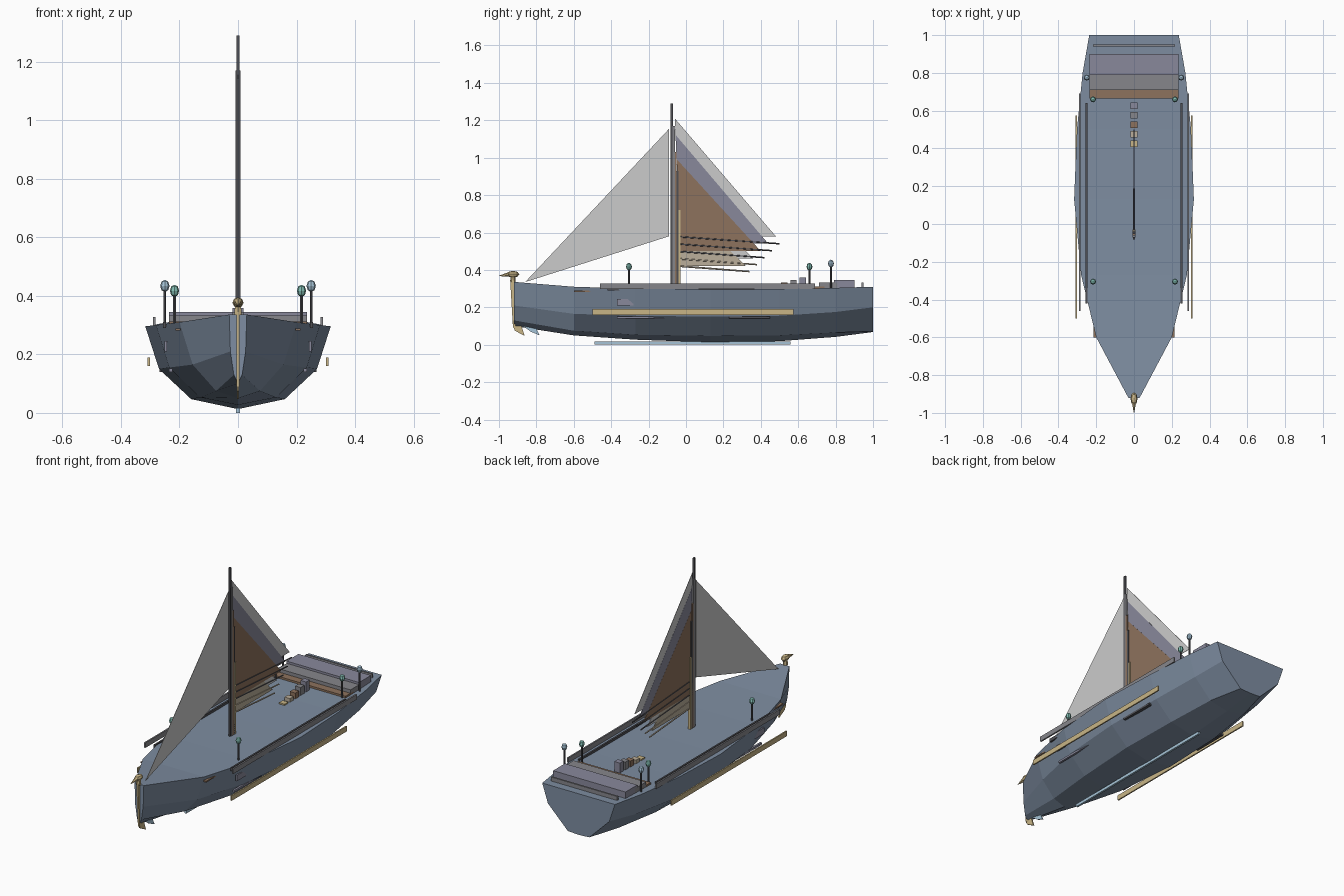
import bpy, bmesh
from mathutils import Matrix, Vector

if "Cube" in bpy.data.objects:
    bpy.data.objects.remove(bpy.data.objects["Cube"])

def material(name, r, g, b):
    m = bpy.data.materials.new(name)
    m.diffuse_color = (r, g, b, 1)
    m.use_nodes = True
    m.node_tree.nodes["Principled BSDF"].inputs["Base Color"].default_value = m.diffuse_color
    return m

BLUE = material("blue_paint", 0.21, 0.27, 0.36)
GOLD = material("gold", 0.58, 0.46, 0.24)
DARK = material("dark_wood", 0.08, 0.08, 0.09)
BROWN = material("brown", 0.27, 0.17, 0.11)
GREY = material("grey", 0.24, 0.24, 0.26)
VIOLET = material("violet_grey", 0.25, 0.25, 0.33)
CANVAS = material("canvas", 0.62, 0.62, 0.65)
TAN = material("tan", 0.50, 0.43, 0.33)
GREEN = material("green_glass", 0.22, 0.50, 0.44)
ICE = material("ice_glass", 0.38, 0.55, 0.68)

def finish(name, bm, mat):
    bmesh.ops.recalc_face_normals(bm, faces=bm.faces)
    me = bpy.data.meshes.new(name)
    bm.to_mesh(me)
    bm.free()
    me.materials.append(mat)
    ob = bpy.data.objects.new(name, me)
    bpy.context.collection.objects.link(ob)
    return ob

def box(name, x, y, z, mat):
    """Box from (low, high) ranges on each axis."""
    bm = bmesh.new()
    c = [(r[0] + r[1]) / 2 for r in (x, y, z)]
    s = [r[1] - r[0] for r in (x, y, z)]
    bmesh.ops.create_cube(bm, size=1, matrix=Matrix.Translation(c) @ Matrix.Diagonal((*s, 1)))
    return finish(name, bm, mat)

def pair(name, x, y, z, mat):
    box(name + "_right", x, y, z, mat)
    box(name + "_left", (-x[1], -x[0]), y, z, mat)

def prism(name, pts, width, mat, x=0):
    """Side profile of (y, z) points, given thickness along x."""
    bm = bmesh.new()
    a = [bm.verts.new((x - width / 2, *p)) for p in pts]
    b = [bm.verts.new((x + width / 2, *p)) for p in pts]
    bm.faces.new(a)
    bm.faces.new(b[::-1])
    for i in range(len(pts)):
        j = (i + 1) % len(pts)
        bm.faces.new((a[i], a[j], b[j], b[i]))
    return finish(name, bm, mat)

def rod(name, p, q, r1, r2, mat, sides=6):
    p, q = Vector(p), Vector(q)
    d = q - p
    rot = d.to_track_quat('Z', 'Y').to_matrix().to_4x4()
    bm = bmesh.new()
    bmesh.ops.create_cone(bm, cap_ends=True, segments=sides, radius1=r1, radius2=r2,
                          depth=d.length, matrix=Matrix.Translation((p + q) / 2) @ rot)
    return finish(name, bm, mat)

def ball(name, c, scale, mat):
    bm = bmesh.new()
    bmesh.ops.create_uvsphere(bm, u_segments=8, v_segments=4, radius=1,
                              matrix=Matrix.Translation(c) @ Matrix.Diagonal((*scale, 1)))
    return finish(name, bm, mat)

# Hull: y, deck (x, z), chine (x, z), bilge (x, z), keel z
stations = [
    (-0.92, 0.03, 0.336, 0.026, 0.21, 0.014, 0.13, 0.10),
    (-0.60, 0.20, 0.31, 0.155, 0.165, 0.075, 0.075, 0.05),
    (-0.27, 0.28, 0.30, 0.235, 0.155, 0.13, 0.053, 0.027),
    (0.13, 0.317, 0.296, 0.27, 0.15, 0.16, 0.047, 0.013),
    (0.50, 0.302, 0.297, 0.26, 0.155, 0.15, 0.05, 0.019),
    (0.80, 0.272, 0.304, 0.23, 0.175, 0.12, 0.065, 0.042),
    (1.00, 0.237, 0.31, 0.20, 0.20, 0.07, 0.072, 0.068),
]
bm = bmesh.new()
rings = []
for y, dx, dz, cx, cz, bx, bz, kz in stations:
    half = [(dx, dz), (cx, cz), (bx, bz)]
    loop = half + [(0, kz)] + [(-x, z) for x, z in reversed(half)]
    rings.append([bm.verts.new((x, y, z)) for x, z in loop])
for a, b in zip(rings, rings[1:]):
    for i in range(7):
        j = (i + 1) % 7
        bm.faces.new((a[i], a[j], b[j], b[i]))
bm.faces.new(rings[0])
bm.faces.new(rings[-1])
finish("hull", bm, BLUE)

# Keel strip, side strakes and rails
box("keel_strip", (-0.006, 0.006), (-0.49, 0.56), (0, 0.017), ICE)
pair("gold_strake", (0.301, 0.309), (-0.50, 0.575), (0.16, 0.19), GOLD)
pair("outer_rail", (0.282, 0.291), (-0.46, 0.69), (0.298, 0.328), GREY)
pair("inner_rail", (0.246, 0.256), (-0.42, 0.64), (0.29, 0.31), DARK)
pair("bow_plate", (0.196, 0.214), (-0.60, -0.51), (0.281, 0.289), BROWN)
pair("bow_plate_rear", (0.20, 0.218), (-0.42, -0.36), (0.281, 0.289), BROWN)
pair("side_hatch", (0.243, 0.252), (-0.37, -0.28), (0.21, 0.245), VIOLET)
pair("lower_strip_front", (0.224, 0.236), (-0.37, -0.01), (0.14, 0.152), VIOLET)
pair("lower_strip_rear", (0.25, 0.268), (0.23, 0.45), (0.14, 0.152), DARK)

# Bow stem, fins and figurehead
prism("bow_stem", [(-0.94, 0.345), (-0.915, 0.345), (-0.912, 0.10), (-0.925, 0.09)], 0.010, GOLD)
prism("bow_fin", [(-0.925, 0.10), (-0.88, 0.10), (-0.862, 0.047), (-0.915, 0.075)], 0.008, GOLD)
prism("lower_fin", [(-0.87, 0.10), (-0.80, 0.085), (-0.782, 0.05), (-0.83, 0.07)], 0.008, ICE)
rod("figurehead_neck", (0, -0.925, 0.335), (0, -0.925, 0.37), 0.014, 0.012, GOLD)
ball("figurehead_head", (0, -0.925, 0.377), (0.019, 0.034, 0.018), GOLD)
rod("figurehead_beak", (0, -0.94, 0.377), (0, -1.0, 0.368), 0.014, 0.001, GOLD)

# Mast made of stacked staves of different heights
for i, (y, top, mat) in enumerate([(-0.076, 1.29, DARK), (-0.066, 1.17, GREY),
                                   (-0.056, 1.03, BROWN), (-0.046, 0.93, DARK),
                                   (-0.036, 0.72, GOLD)]):
    w = 0.0055 if i == 0 else 0.008
    box(f"mast_stave_{i + 1}", (-w, w), (y - 0.0065, y + 0.0065), (0.29, top), mat)

# Sails and booms, each one nested inside the last
prism("fore_sail", [(-0.09, 1.155), (-0.09, 0.58), (-0.86, 0.335)], 0.002, CANVAS)
sail_mats = [CANVAS, VIOLET, BROWN, CANVAS, TAN]
sail_tops = [1.21, 1.12, 0.99, 0.88, 0.77]
for i in range(5):
    drop = 0.04 * i
    prism(f"main_sail_{i + 1}", [(-0.06 + 0.006 * i, sail_tops[i]), (-0.033, 0.58 - drop),
                                 (0.48 - drop, 0.58 - drop)],
          0.002 + (0.0012 * i if i < 3 else 0.0004 * i), sail_mats[i])
    rod(f"boom_{i + 1}", (0, -0.035, 0.577 - drop * 0.98),
        (0, 0.50 - drop, 0.54 - drop * 0.93), 0.005, 0.004, TAN if i > 2 else DARK)

# Stern deck platforms
W = (-0.236, 0.236)
box("stern_step_low", W, (0.665, 0.74), (0.29, 0.312), BROWN)
box("stern_step_mid", W, (0.71, 0.81), (0.29, 0.332), GREY)
box("stern_step_high", W, (0.79, 0.90), (0.29, 0.345), VIOLET)
box("stern_rail", (-0.216, 0.216), (0.939, 0.949), (0.29, 0.332), GREY)

# Row of rising deck crates
for i, mat in enumerate([GOLD, TAN, BROWN, GREY, VIOLET]):
    y = 0.425 + 0.05 * i
    box(f"deck_crate_{i + 1}", (-0.018, 0.018), (y - 0.017, y + 0.017),
        (0.285, 0.305 + 0.0135 * i), mat)

# Lanterns on posts
for label, x, y, z, mat in [("bow", 0.217, -0.305, 0.417, GREEN),
                            ("deck", 0.217, 0.66, 0.417, GREEN),
                            ("stern", 0.25, 0.775, 0.434, ICE)]:
    for side, s in (("right", 1), ("left", -1)):
        rod(f"{label}_lantern_post_{side}", (s * x, y, 0.29), (s * x, y, z), 0.005, 0.005, DARK)
        ball(f"{label}_lantern_{side}", (s * x, y, z), (0.016, 0.016, 0.021), mat)
